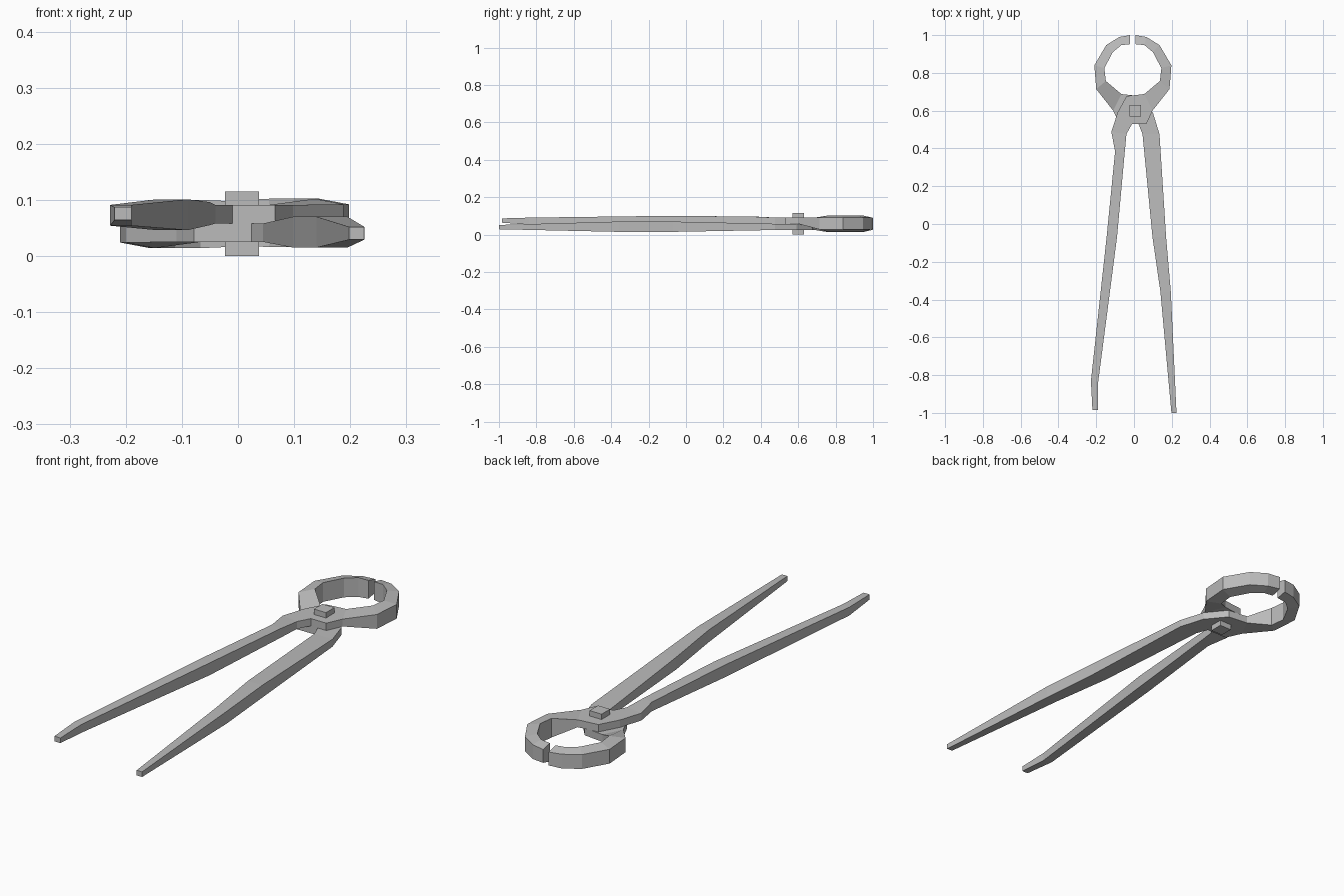
import bpy
import bmesh

default_cube = bpy.data.objects.get("Cube")
if default_cube:
    bpy.data.objects.remove(default_cube, do_unlink=True)

# One plain metal colour
metal = bpy.data.materials.new("grey_steel")
metal.use_nodes = True
steel = (0.5, 0.5, 0.5, 1)
metal.diffuse_color = steel
metal.node_tree.nodes["Principled BSDF"].inputs["Base Color"].default_value = steel

MID_Z = 0.058      # plane where the two levers meet
AXIS_X = -0.006    # line the jaws mirror about

# Section heights of the upper lever: inner low, inner high, outer low, outer high
END = (0.064, 0.087, 0.064, 0.087)
GRIP = (0.054, 0.091, 0.054, 0.091)
BELLY = (0.046, 0.101, 0.046, 0.101)
NECK = (0.055, 0.096, 0.055, 0.096)
HINGE = (0.058, 0.091, 0.058, 0.091)
JAW = (0.016, 0.102, 0.028, 0.092)
TIP = (0.018, 0.100, 0.030, 0.090)

# Plan stations: left point, right point, section
upper_handle = [
    ((-0.22, -0.985), (-0.19, -0.985), END),
    ((-0.228, -0.83), (-0.19, -0.84), GRIP),
    ((-0.145, -0.07), (-0.09, -0.07), BELLY),
    ((-0.10, 0.385), (-0.05, 0.37), NECK),
    ((-0.12, 0.487), (-0.04, 0.476), HINGE),
    ((-0.087, 0.59), (-0.01, 0.53), HINGE),
]
lower_handle = [
    ((0.225, -1.0), (0.198, -1.0), END),
    ((0.195, -0.36), (0.14, -0.36), BELLY),
    ((0.17, -0.07), (0.098, -0.07), BELLY),
    ((0.135, 0.476), (0.045, 0.476), HINGE),
    ((0.10, 0.59), (0.024, 0.53), HINGE),
]
jaw = [
    ((-0.04, 0.677), (0.066, 0.53), HINGE),
    ((0.055, 0.688), (0.098, 0.60), HINGE),
    ((0.137, 0.757), (0.188, 0.714), JAW),
    ((0.145, 0.825), (0.198, 0.84), JAW),
    ((0.10, 0.91), (0.135, 0.947), JAW),
    ((0.055, 0.947), (0.066, 0.99), JAW),
    ((0.008, 0.952), (0.008, 1.0), TIP),
]


def finish(name, bm):
    bmesh.ops.recalc_face_normals(bm, faces=bm.faces)
    mesh = bpy.data.meshes.new(name)
    bm.to_mesh(mesh)
    bm.free()
    mesh.materials.append(metal)
    obj = bpy.data.objects.new(name, mesh)
    bpy.context.collection.objects.link(obj)
    return obj


def flip_x(point):
    return (2 * AXIS_X - point[0], point[1])


def lever(name, stations, upside_down=False):
    """Loft a four-sided bar through the stations."""
    bm = bmesh.new()
    rings = []
    for left, right, (in_low, in_high, out_low, out_high) in stations:
        corners = [(left, in_low), (left, in_high), (right, out_high), (right, out_low)]
        ring = []
        for (x, y), z in corners:
            ring.append(bm.verts.new((x, y, 2 * MID_Z - z if upside_down else z)))
        rings.append(ring)
    for a, b in zip(rings, rings[1:]):
        for i in range(4):
            j = (i + 1) % 4
            bm.faces.new((a[i], a[j], b[j], b[i]))
    bm.faces.new(rings[0])
    bm.faces.new(rings[-1])
    return finish(name, bm)


# Two crossing levers, the lower one turned over
lever("upper_lever", upper_handle + jaw)
mirrored_jaw = [(flip_x(left), flip_x(right), section) for left, right, section in jaw]
lever("lower_lever", lower_handle + mirrored_jaw, upside_down=True)

# Square rivet through the hinge
bm = bmesh.new()
bmesh.ops.create_cube(bm, size=1)
bmesh.ops.scale(bm, vec=(0.06, 0.06, 0.115), verts=bm.verts)
bmesh.ops.translate(bm, vec=(0.007, 0.6, 0.0575), verts=bm.verts)
finish("hinge_rivet", bm)
